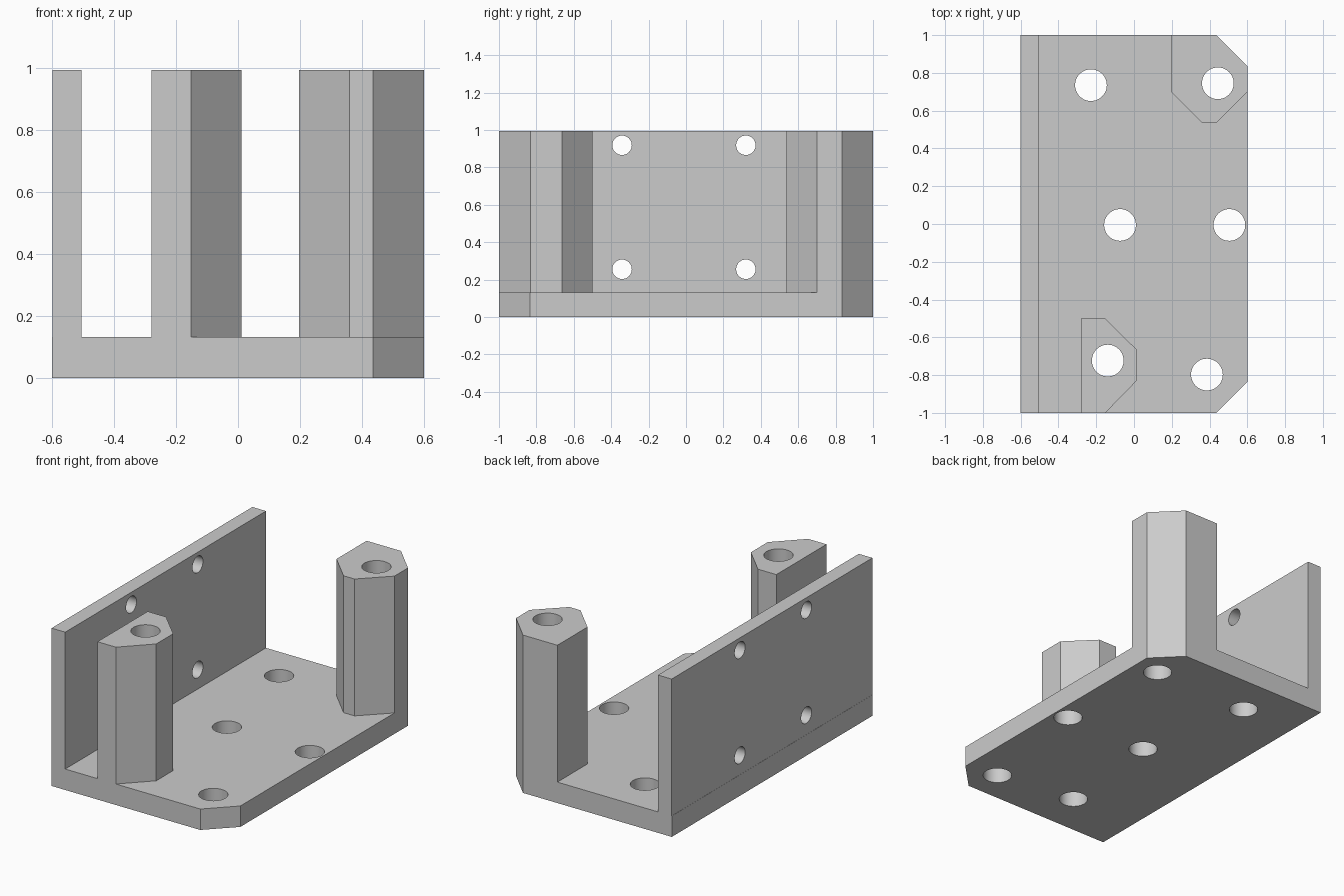
import bpy, bmesh
from math import cos, sin, tau

cube = bpy.data.objects.get("Cube")
if cube:
    bpy.data.objects.remove(cube, do_unlink=True)

grey = bpy.data.materials.new("light grey")
grey.use_nodes = True
grey.diffuse_color = (0.6, 0.6, 0.6, 1)
grey.node_tree.nodes["Principled BSDF"].inputs["Base Color"].default_value = (0.6, 0.6, 0.6, 1)

FLOOR, TOP = 0.132, 0.995
LEFT, RIGHT, BACK = -0.601, 0.601, 1.0
CORNER_X, CORNER_Y = 0.437, 0.835


def prism(name, outline, z0, z1):
    """Extrude a closed outline in x and y from z0 to z1."""
    bm = bmesh.new()
    face = bm.faces.new([bm.verts.new((x, y, z0)) for x, y in outline])
    grown = bmesh.ops.extrude_face_region(bm, geom=[face])["geom"]
    verts = [g for g in grown if isinstance(g, bmesh.types.BMVert)]
    bmesh.ops.translate(bm, verts=verts, vec=(0, 0, z1 - z0))
    bmesh.ops.recalc_face_normals(bm, faces=bm.faces)
    mesh = bpy.data.meshes.new(name)
    bm.to_mesh(mesh)
    bm.free()
    mesh.materials.append(grey)
    obj = bpy.data.objects.new(name, mesh)
    bpy.context.collection.objects.link(obj)
    return obj


def drill(obj, cutters):
    """Cut round holes, bake the result and smooth the bores."""
    for cutter in cutters:
        mod = obj.modifiers.new("hole", 'BOOLEAN')
        mod.operation, mod.solver, mod.object = 'DIFFERENCE', 'EXACT', cutter
    bpy.ops.object.select_all(action='DESELECT')
    bpy.context.view_layer.objects.active = obj
    obj.select_set(True)
    for mod in list(obj.modifiers):
        bpy.ops.object.modifier_apply(modifier=mod.name)
    bpy.ops.object.shade_smooth_by_angle()


def round_cutter(x, y, radius):
    ring = [(radius * cos(tau * i / 48), radius * sin(tau * i / 48)) for i in range(48)]
    cutter = prism("hole_cutter", ring, -0.2, 1.2)
    cutter.location = (x, y, 0)
    cutter.hide_render = True
    return cutter


# Base plate with two chamfered corners, and the upright side wall
base = prism("base_plate", [(LEFT, -BACK), (CORNER_X, -BACK), (RIGHT, -CORNER_Y),
                            (RIGHT, CORNER_Y), (CORNER_X, BACK), (LEFT, BACK)], 0, FLOOR)
wall = prism("side_wall", [(-0.6, -BACK), (-0.505, -BACK), (-0.505, BACK), (-0.6, BACK)],
             FLOOR, TOP)

# Chamfered posts
back_post = prism("back_post", [(0.197, BACK), (0.197, 0.70), (0.36, 0.537), (CORNER_X, 0.537),
                                (RIGHT, 0.70), (RIGHT, CORNER_Y), (CORNER_X, BACK)], FLOOR, TOP)
front_post = prism("front_post", [(-0.28, -BACK), (-0.28, -0.5), (-0.152, -0.5),
                                  (0.012, -0.663), (0.012, -0.832), (-0.152, -BACK)], FLOOR, TOP)

# Vertical bores: the first two also run through the posts
bores = [round_cutter(x, y, 0.084) for x, y in (
    (0.444, 0.745), (-0.139, -0.723), (-0.228, 0.735),
    (-0.074, -0.005), (0.505, -0.005), (0.386, -0.797))]
# Horizontal screw holes in the wall
screws = []
for y in (-0.342, 0.32):
    for z in (0.255, 0.918):
        cutter = round_cutter(0, y, 0.052)
        cutter.location = (-1.2, y, z)
        cutter.rotation_euler.y = tau / 4
        screws.append(cutter)
bpy.context.view_layer.update()

drill(base, bores)
drill(back_post, bores[:1])
drill(front_post, bores[1:2])
drill(wall, screws)
for cutter in bores + screws:
    bpy.data.objects.remove(cutter, do_unlink=True)
